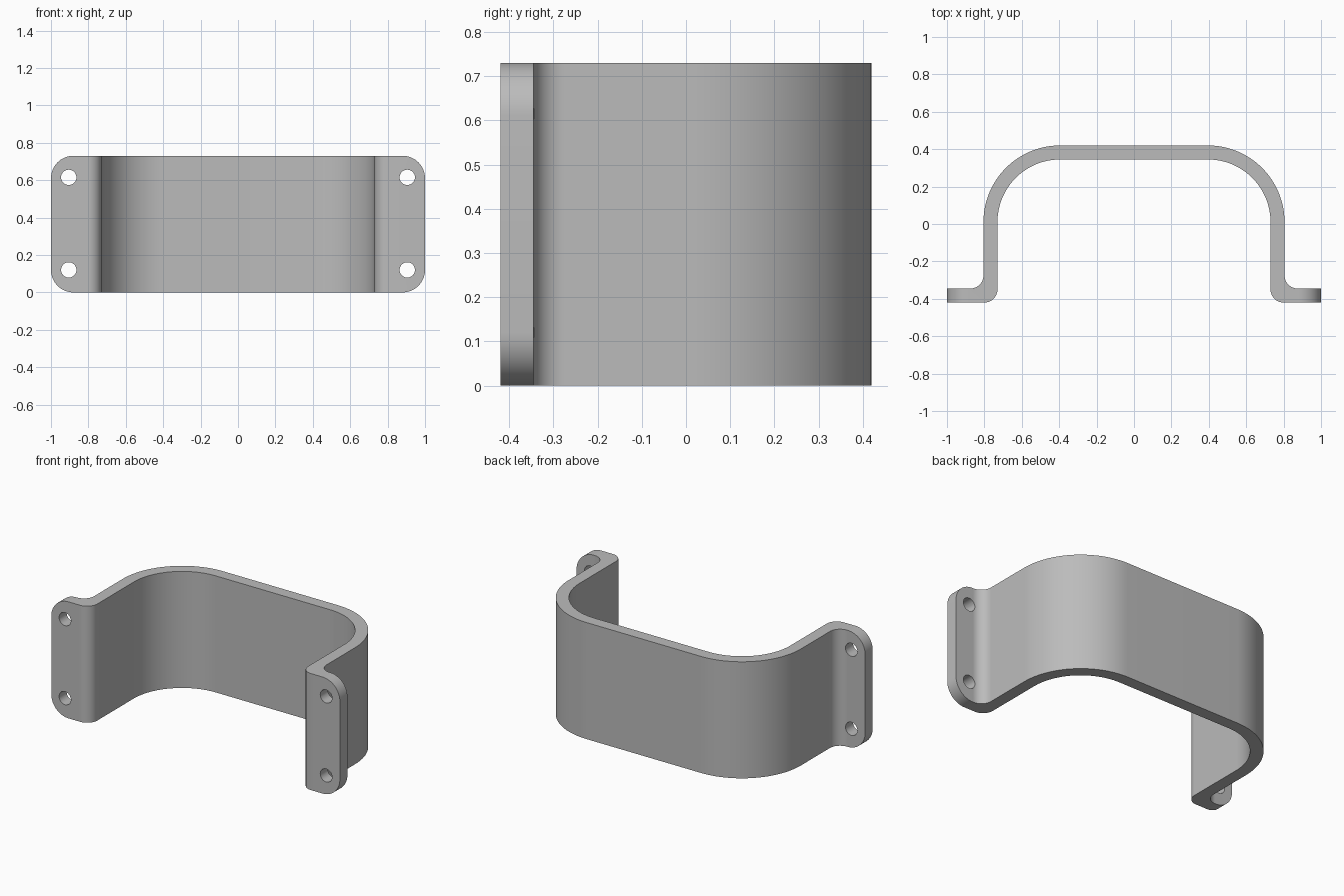
import bpy, bmesh
from math import sin, cos, radians
from mathutils import Vector

cube = bpy.data.objects.get("Cube")
if cube:
    bpy.data.objects.remove(cube, do_unlink=True)

HALF, HEIGHT, BACK, THICK = 1.0, 0.73, 0.42, 0.075
OUTER = 0.805              # outer half width of the hoop
INNER = OUTER - THICK
BEND, FOOT_BEND, CORNER = 0.41, 0.07, 0.12
HOLE_X, HOLE_Z, HOLE_R = 0.905, 0.12, 0.041


def arc(cx, cy, r, start, end, steps=16):
    angles = [radians(start + (end - start) * i / steps) for i in range(steps + 1)]
    return [(cx + r * cos(a), cy + r * sin(a)) for a in angles]


def prism(name, points, to_3d, sweep):
    """Extrude a closed outline along the sweep vector."""
    bm = bmesh.new()
    face = bm.faces.new([bm.verts.new(to_3d(u, v)) for u, v in points])
    ext = bmesh.ops.extrude_face_region(bm, geom=[face])
    verts = [g for g in ext["geom"] if isinstance(g, bmesh.types.BMVert)]
    bmesh.ops.translate(bm, verts=verts, vec=Vector(sweep))
    bmesh.ops.recalc_face_normals(bm, faces=bm.faces)
    mesh = bpy.data.meshes.new(name)
    bm.to_mesh(mesh)
    bm.free()
    obj = bpy.data.objects.new(name, mesh)
    bpy.context.collection.objects.link(obj)
    return obj


def cut(target, cutter, operation):
    bpy.context.view_layer.objects.active = target
    mod = target.modifiers.new("cut", "BOOLEAN")
    mod.operation, mod.solver, mod.object = operation, "EXACT", cutter
    bpy.ops.object.modifier_apply(modifier=mod.name)
    bpy.data.objects.remove(cutter, do_unlink=True)


# Plan outline of the right-hand half, mirrored to make the whole strap
mid_x, mid_y, tip = OUTER - BEND, BACK - BEND, HALF + 0.1
outside = arc(mid_x, mid_y, BEND, 90, 0, 32)
outside += arc(OUTER + FOOT_BEND, -BACK + THICK + FOOT_BEND, FOOT_BEND, 180, 270)
outside += [(tip, -BACK + THICK)]
inside = [(tip, -BACK)]
inside += arc(INNER + FOOT_BEND, -BACK + FOOT_BEND, FOOT_BEND, 270, 180)
inside += arc(mid_x, mid_y, BEND - THICK, 0, 90, 32)
half = outside + inside
outline = half + [(-x, y) for x, y in reversed(half)]
bracket = prism("mounting_bracket", outline,
                lambda x, y: (x, y, -0.1), (0, 0, HEIGHT + 0.2))

# Trim to a rounded rectangle, which rounds the corners of the feet
rounded = []
for cx, cz, start in ((HALF - CORNER, HEIGHT - CORNER, 0), (CORNER - HALF, HEIGHT - CORNER, 90),
                      (CORNER - HALF, CORNER, 180), (HALF - CORNER, CORNER, 270)):
    rounded += arc(cx, cz, CORNER, start, start + 90)
cut(bracket, prism("corner_trim", rounded, lambda x, z: (x, -1, z), (0, 2, 0)), "INTERSECT")

# Screw holes through both feet
for x in (-HOLE_X, HOLE_X):
    for z in (HOLE_Z, HEIGHT - HOLE_Z + 0.005):
        circle = arc(x, z, HOLE_R, 0, 360, 32)[:-1]
        cut(bracket, prism("hole_cutter", circle, lambda u, v: (u, -1, v), (0, 2 - 1, 0)), "DIFFERENCE")

# Plain grey finish
grey = bpy.data.materials.new("plain_grey")
grey.use_nodes = True
colour = (0.5, 0.5, 0.5, 1)
grey.diffuse_color = colour
grey.node_tree.nodes["Principled BSDF"].inputs["Base Color"].default_value = colour
bracket.data.materials.clear()
bracket.data.materials.append(grey)
for poly in bracket.data.polygons:
    poly.material_index = 0

bpy.ops.object.select_all(action="DESELECT")
bracket.select_set(True)
bpy.context.view_layer.objects.active = bracket
bpy.ops.object.shade_smooth_by_angle(angle=radians(30))
